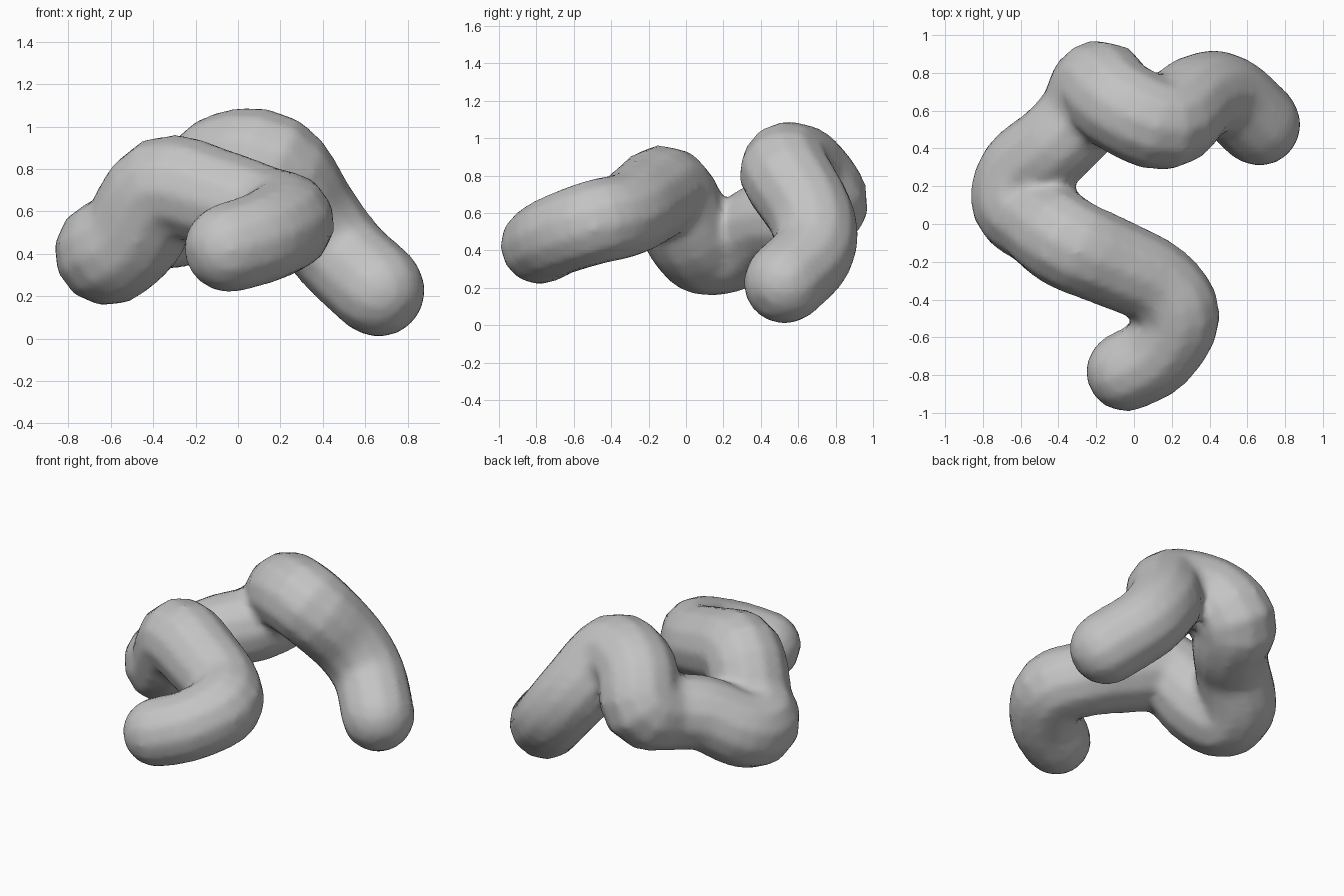
import bpy
import bmesh
from math import sin, cos, pi
from mathutils import Vector

SIDES = 12      # facets around the body
STEPS = 4       # rings between two path points

cube = bpy.data.objects.get("Cube")
if cube:
    bpy.data.objects.remove(cube, do_unlink=True)

# Centre line of the coiled body: x, y, z, radius
PATH = [
    (0.66, 0.53, 0.23, 0.225),
    (0.49, 0.68, 0.39, 0.225),
    (0.34, 0.67, 0.58, 0.235),
    (0.16, 0.53, 0.82, 0.25),
    (-0.08, 0.63, 0.81, 0.25),
    (-0.19, 0.73, 0.64, 0.25),
    (-0.28, 0.57, 0.57, 0.235),
    (-0.42, 0.42, 0.54, 0.23),
    (-0.59, 0.27, 0.43, 0.24),
    (-0.61, 0.11, 0.41, 0.255),
    (-0.50, 0.02, 0.49, 0.25),
    (-0.35, -0.10, 0.71, 0.25),
    (-0.10, -0.21, 0.66, 0.24),
    (0.12, -0.32, 0.59, 0.23),
    (0.23, -0.49, 0.55, 0.23),
    (0.12, -0.69, 0.48, 0.22),
    (-0.04, -0.78, 0.43, 0.215),
]


def spline(points):
    """Smooth path through the points."""
    pts = [Vector(p) for p in points]
    pts = [2 * pts[0] - pts[1]] + pts + [2 * pts[-1] - pts[-2]]
    out = []
    for a, b, c, d in zip(pts, pts[1:], pts[2:], pts[3:]):
        for i in range(STEPS):
            t = i / STEPS
            out.append(0.5 * (2 * b + (c - a) * t + (2 * a - 5 * b + 4 * c - d) * t ** 2
                              + (3 * b - a - 3 * c + d) * t ** 3))
    return out + [pts[-2]]


def add_rounded_ends(path):
    """Extend both ends with hemispherical rings."""
    centres = [(p.to_3d(), p[3]) for p in path]
    angles = [pi / 2 * k / 5 for k in range(1, 5)]

    def cap(tip, inner):
        axis = (tip[0] - inner[0]).normalized()
        return [(tip[0] + axis * tip[1] * sin(a), tip[1] * cos(a)) for a in angles]

    start = cap(centres[0], centres[1])
    end = cap(centres[-1], centres[-2])
    return start[::-1] + centres + end


def build_tube(name, rings, material):
    bm = bmesh.new()
    tangent = (rings[1][0] - rings[0][0]).normalized()
    normal = tangent.orthogonal().normalized()
    loops = []
    for i, (centre, radius) in enumerate(rings):
        ahead = rings[min(i + 1, len(rings) - 1)][0]
        behind = rings[max(i - 1, 0)][0]
        new_tangent = (ahead - behind).normalized()
        normal = tangent.rotation_difference(new_tangent) @ normal
        tangent = new_tangent
        side = tangent.cross(normal)
        loops.append([bm.verts.new(centre + radius * (normal * cos(2 * pi * k / SIDES)
                                                      + side * sin(2 * pi * k / SIDES)))
                      for k in range(SIDES)])
    for low, high in zip(loops, loops[1:]):
        for k in range(SIDES):
            j = (k + 1) % SIDES
            bm.faces.new((low[k], low[j], high[j], high[k]))
    bm.faces.new(loops[0][::-1])
    bm.faces.new(loops[-1])
    bmesh.ops.recalc_face_normals(bm, faces=bm.faces)
    mesh = bpy.data.meshes.new(name)
    bm.to_mesh(mesh)
    bm.free()
    mesh.materials.append(material)
    obj = bpy.data.objects.new(name, mesh)
    bpy.context.collection.objects.link(obj)
    return obj


# Plain grey body colour
grey = bpy.data.materials.new("plain_grey")
grey.use_nodes = True
colour = (0.55, 0.55, 0.55, 1)
grey.diffuse_color = colour
grey.node_tree.nodes["Principled BSDF"].inputs["Base Color"].default_value = colour

body = build_tube("coiled_body", add_rounded_ends(spline(PATH)), grey)

# Fuse the folds on the inside of the tight bends
remesh = body.modifiers.new("fuse_folds", 'REMESH')
remesh.mode = 'VOXEL'
remesh.voxel_size = 0.03
remesh.use_smooth_shade = True
soften = body.modifiers.new("soften", 'SMOOTH')
soften.factor = 0.5
soften.iterations = 2
for polygon in body.data.polygons:
    polygon.use_smooth = True
